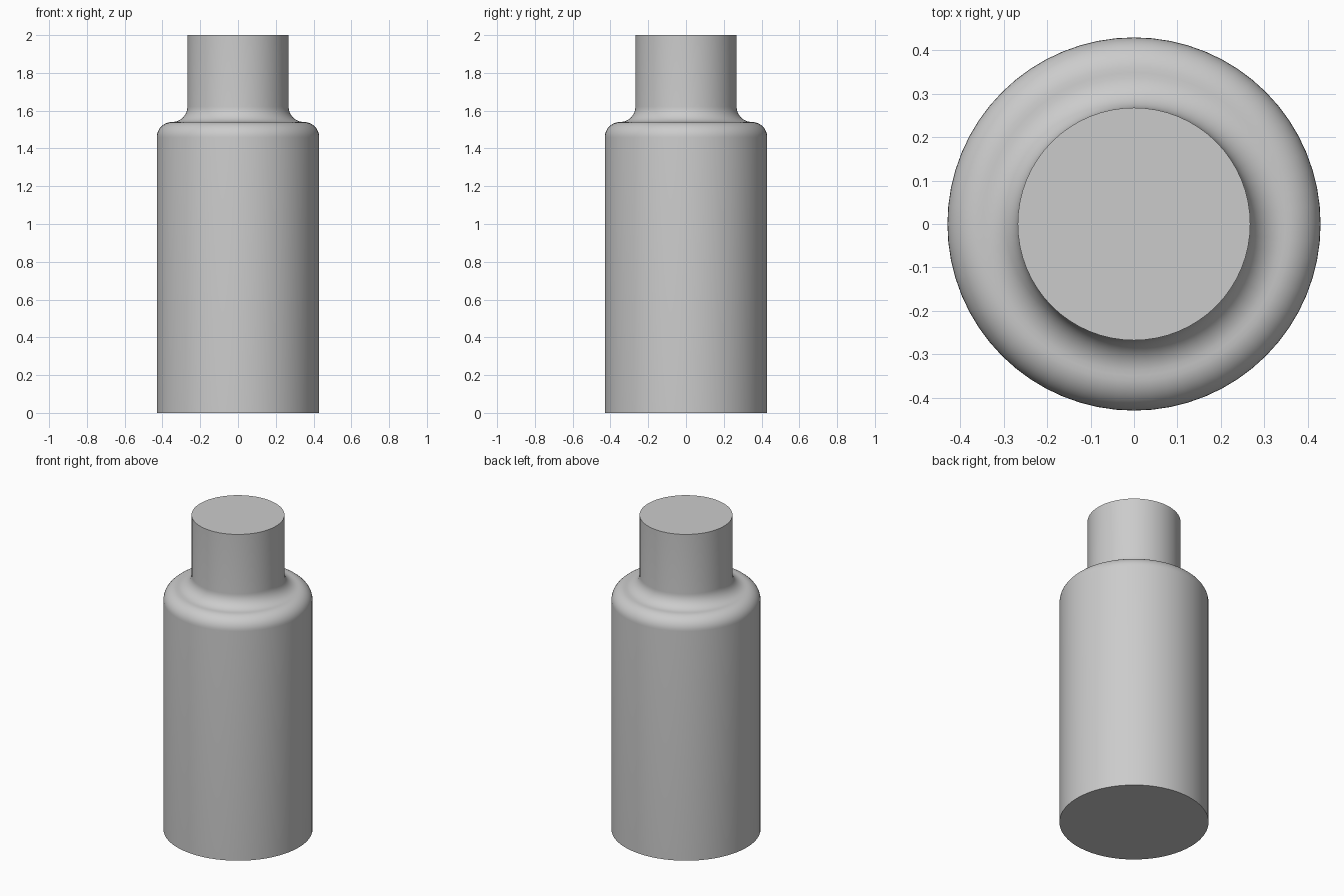
import bpy, bmesh
from math import cos, sin, pi

if "Cube" in bpy.data.objects:
    bpy.data.objects.remove(bpy.data.objects["Cube"])

R_BODY, R_NECK = 0.43, 0.268
FILLET = (R_BODY - R_NECK) / 2
R_MID, Z_SHOULDER, SEGMENTS, STEPS = R_NECK + FILLET, 1.54, 64, 10


def arc(cx, cz, start, end):
    angles = [start + (end - start) * i / STEPS for i in range(STEPS + 1)]
    return [(cx + FILLET * cos(a), cz + FILLET * sin(a)) for a in angles]


# Half profile: base, body wall, rounded shoulder, hollow fillet, neck, top
profile = [(0, 0), (R_BODY, 0)]
profile += arc(R_MID, Z_SHOULDER - FILLET, 0, pi / 2)
profile += arc(R_MID, Z_SHOULDER + FILLET, -pi / 2, -pi)[1:]
profile += [(R_NECK, 2), (0, 2)]

# Spin the profile into a closed solid
bm = bmesh.new()
verts = [bm.verts.new((r, 0, z)) for r, z in profile]
edges = [bm.edges.new(pair) for pair in zip(verts, verts[1:])]
bmesh.ops.spin(bm, geom=verts + edges, cent=(0, 0, 0), axis=(0, 0, 1),
               angle=2 * pi, steps=SEGMENTS, use_duplicate=False)
bmesh.ops.remove_doubles(bm, verts=bm.verts, dist=1e-4)
bmesh.ops.recalc_face_normals(bm, faces=bm.faces)

mesh = bpy.data.meshes.new("bottle")
bm.to_mesh(mesh)
bm.free()
bottle = bpy.data.objects.new("bottle", mesh)
bpy.context.collection.objects.link(bottle)

# Smooth sides with crisp top and base rims
bpy.context.view_layer.objects.active = bottle
bottle.select_set(True)
bpy.ops.object.shade_smooth_by_angle(angle=pi / 6)
